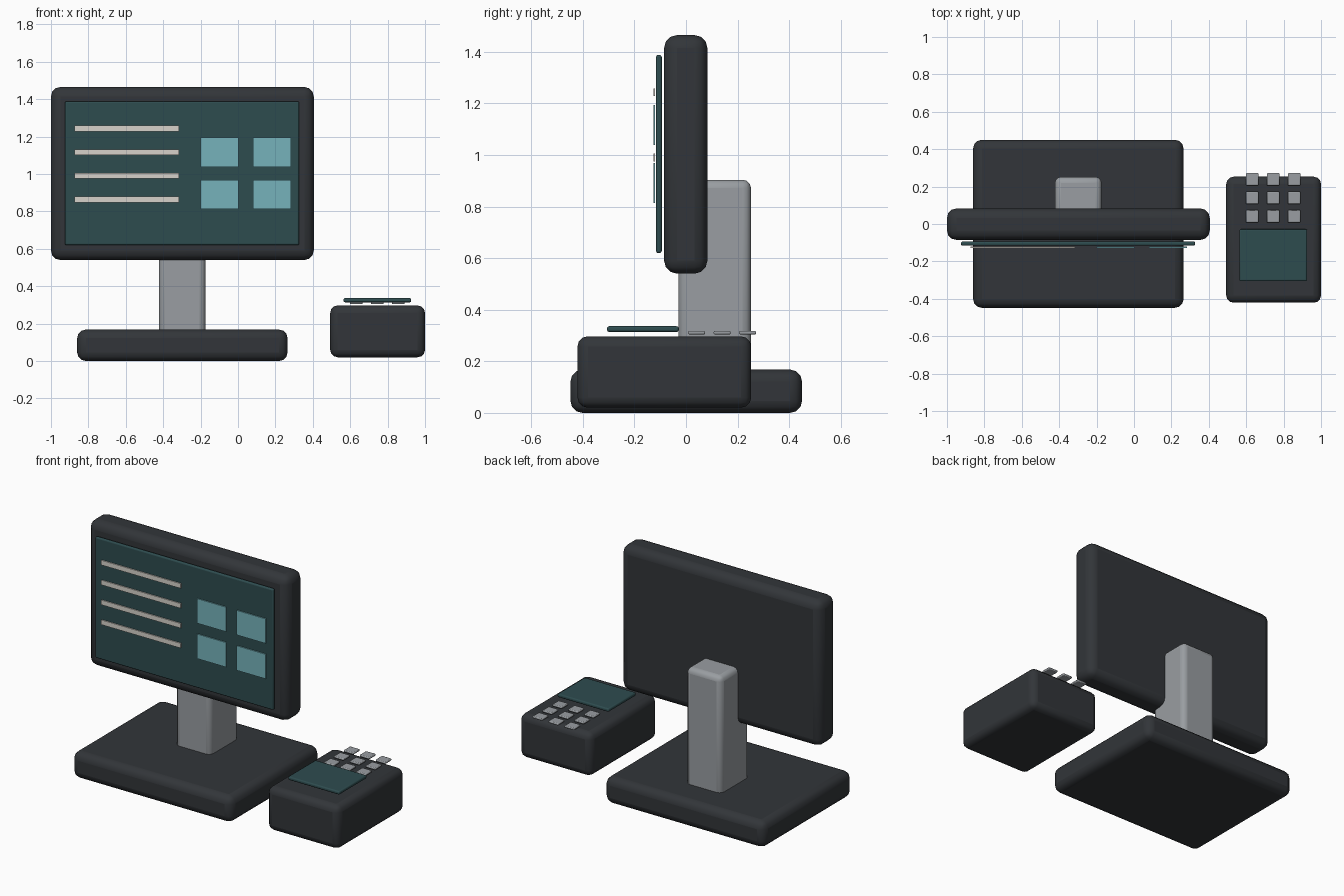
import bpy

if "Cube" in bpy.data.objects:
    bpy.data.objects.remove(bpy.data.objects["Cube"])


def material(name, r, g, b):
    m = bpy.data.materials.new(name)
    m.diffuse_color = (r, g, b, 1)
    m.use_nodes = True
    m.node_tree.nodes["Principled BSDF"].inputs["Base Color"].default_value = m.diffuse_color
    return m


DARK = material("dark_plastic", 0.032, 0.036, 0.041)
METAL = material("grey_metal", 0.32, 0.34, 0.36)
GLASS = material("teal_glass", 0.027, 0.072, 0.078)
TILE = material("tile_blue", 0.18, 0.45, 0.50)
LINE = material("line_cream", 0.68, 0.65, 0.60)


def box(name, x, y, z, mat, bevel=0.0, segments=3):
    """Rounded box spanning the (min, max) ranges x, y, z."""
    spans = (x, y, z)
    bpy.ops.mesh.primitive_cube_add(size=1, location=[(a + b) / 2 for a, b in spans])
    ob = bpy.context.object
    ob.name = name
    ob.scale = [b - a for a, b in spans]
    bpy.ops.object.transform_apply(location=False, rotation=False, scale=True)
    ob.data.materials.append(mat)
    if bevel:
        mod = ob.modifiers.new("round", 'BEVEL')
        mod.width = bevel
        mod.segments = segments
        bpy.ops.object.shade_smooth_by_angle()
    return ob


# Stand and monitor
box("stand_base", (-0.86, 0.265), (-0.448, 0.45), (0, 0.168), DARK, 0.046)
box("stand_neck", (-0.423, -0.173), (-0.03, 0.252), (0.1, 0.904), METAL, 0.032)
box("monitor_housing", (-1.0, 0.405), (-0.085, 0.083), (0.54, 1.465), DARK, 0.05)
box("monitor_screen", (-0.925, 0.327), (-0.116, -0.094), (0.62, 1.388), GLASS, 0.008)

# Text bars on the left of the screen
for i in range(4):
    z = 1.243 - 0.1265 * i
    box(f"screen_line_{i}", (-0.873, -0.315), (-0.127, -0.120),
        (z - 0.015, z + 0.015), LINE)

# Tile grid on the right of the screen
for row in range(2):
    for col in range(2):
        x, z = -0.099 + 0.281 * col, 1.116 - 0.225 * row
        box(f"screen_tile_{row}_{col}", (x - 0.102, x + 0.102), (-0.127, -0.120),
            (z - 0.078, z + 0.078), TILE)

# Payment terminal with display and keypad
box("terminal_body", (0.493, 1.0), (-0.421, 0.253), (0.02, 0.297), DARK, 0.04)
box("terminal_display", (0.564, 0.926), (-0.306, -0.028), (0.314, 0.336), GLASS, 0.008)
for row in range(3):
    for col in range(3):
        x, y = 0.632 + 0.1122 * col, 0.041 + 0.099 * row
        box(f"terminal_key_{row}_{col}", (x - 0.034, x + 0.034), (y - 0.033, y + 0.033),
            (0.304, 0.318), METAL, 0.005, 2)
